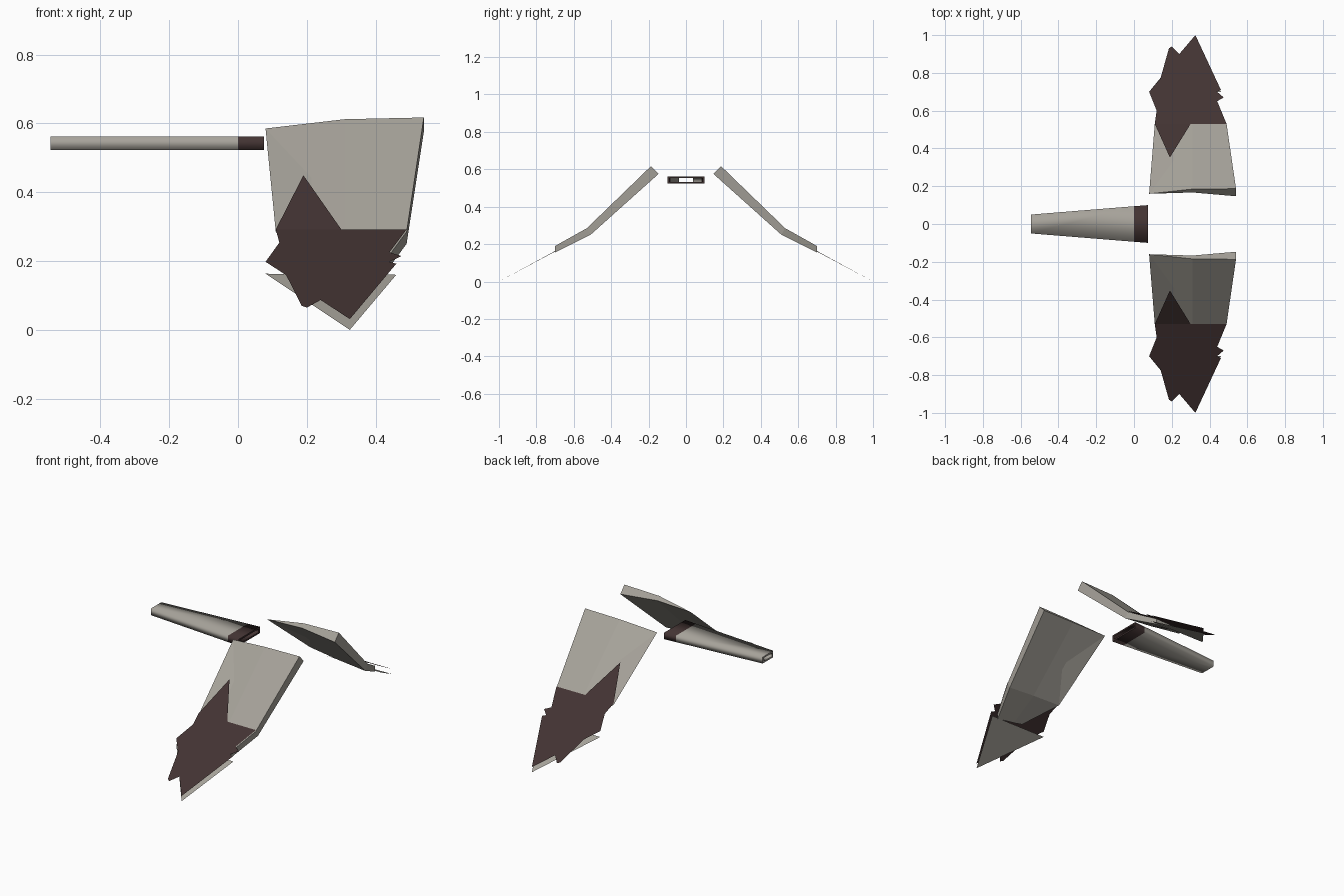
import bpy

cube = bpy.data.objects.get("Cube")
if cube:
    bpy.data.objects.remove(cube, do_unlink=True)


def material(name, rgb):
    m = bpy.data.materials.new(name)
    m.use_nodes = True
    m.diffuse_color = (*rgb, 1)
    b = m.node_tree.nodes["Principled BSDF"]
    b.inputs["Base Color"].default_value = (*rgb, 1)
    b.inputs["Roughness"].default_value = 0.8
    return m


PALE = material("pale_grey", (0.38, 0.36, 0.32))
DARK = material("dark_brown", (0.055, 0.033, 0.032))


def build(name, verts, faces, mats, mirror=False):
    mesh = bpy.data.meshes.new(name)
    mesh.from_pydata(verts, [], faces)
    for m in mats:
        mesh.materials.append(m)
    obj = bpy.data.objects.new(name, mesh)
    bpy.context.collection.objects.link(obj)
    if mirror:
        mod = obj.modifiers.new("mirror", "MIRROR")
        mod.use_axis = (False, True, False)
        mod.use_mirror_merge = False
    return obj


def bridge(rings, n):
    """Quads joining consecutive rings of n points."""
    return [(r * n + i, r * n + (i + 1) % n, (r + 1) * n + (i + 1) % n, (r + 1) * n + i)
            for r in range(rings - 1) for i in range(n)]


# Bent wing: wedge section, thin at one edge, lofted root - kink - end
root = [(.08, .16, .585), (.31, .185, .612), (.54, .187, .617), (.54, .147, .575), (.31, .167, .59)]
kink = [(.11, .53, .283), (.31, .53, .285), (.49, .53, .285), (.49, .51, .25), (.31, .515, .265)]
end = [(.24, .70, .185), (.31, .70, .188), (.42, .70, .19), (.42, .70, .155), (.31, .69, .165)]
n = len(root)
caps = [tuple(reversed(range(n))), tuple(range(2 * n, 3 * n))]
build("wing", root + kink + end, bridge(3, n) + caps, [PALE], mirror=True)


# Jagged dark feather sheet over the outer wing
def slope(y):
    return .292 - (y - .53) * .555


outline = [(.11, .53), (.12, .60), (.08, .70), (.14, .77), (.185, .93), (.20, .94), (.24, .90),
           (.325, 1.0), (.46, .71), (.44, .70), (.475, .67), (.44, .65), (.49, .53), (.30, .53)]
verts = [(x, y, slope(y)) for x, y in outline]
verts.append((.19, .352, .449))
spike = len(outline)
build("feather_sheet", verts, [tuple(range(spike)), (0, spike - 1, spike)], [DARK], mirror=True)

# Pale triangular sheet beneath the feathers
build("lower_sheet", [(.08, .70, .163), (.46, .70, .16), (.325, 1.0, 0)], [(0, 1, 2)],
      [PALE], mirror=True)


# Hollow tapered tail with a dark collar at its wide end
def tail_ring(x, wall):
    w = .1 - .05 * (.075 - x) / .62 - wall
    lo, hi = .523 + wall * .8, .562 - wall * .8
    return [(x, -w, lo), (x, w, lo), (x, w, hi), (x, -w, hi)]


stations = [(.075, .012), (.075, 0), (0, 0), (-.545, 0), (-.545, .012), (0, .012), (.075, .012)]
verts = [p for x, wall in stations for p in tail_ring(x, wall)]
tail = build("tail", verts, bridge(len(stations), 4), [PALE, DARK])
for p in tail.data.polygons:
    p.use_smooth = abs(p.normal.x) < 0.5
    if p.center.x > 0:
        p.material_index = 1

# Consistent outward normals on the solid parts
import bmesh
for name in ("wing", "tail"):
    me = bpy.data.objects[name].data
    bm = bmesh.new()
    bm.from_mesh(me)
    bmesh.ops.remove_doubles(bm, verts=bm.verts, dist=0.0005)
    bmesh.ops.recalc_face_normals(bm, faces=bm.faces)
    bm.to_mesh(me)
    bm.free()
